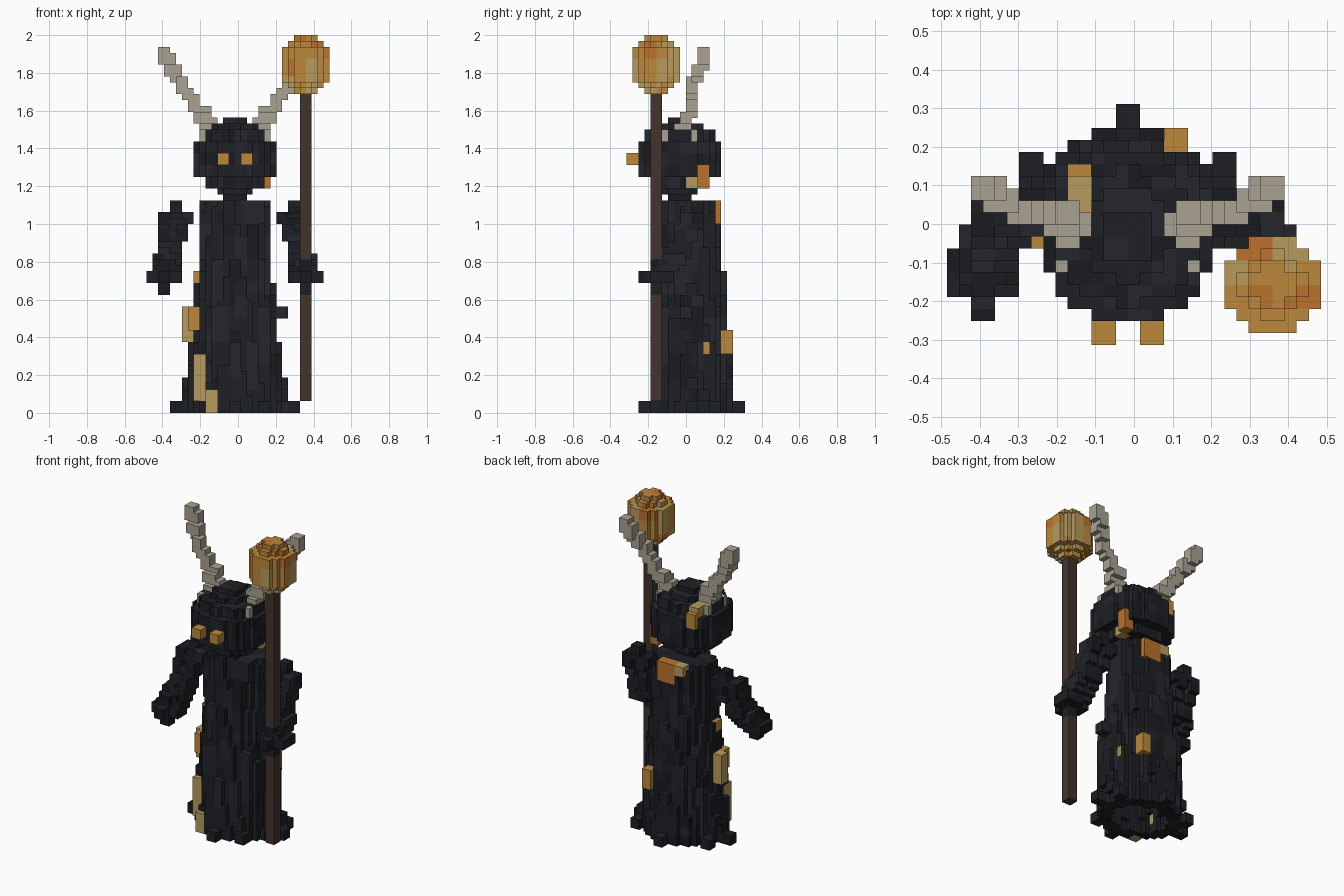
import bpy, math, random

if "Cube" in bpy.data.objects:
    bpy.data.objects.remove(bpy.data.objects["Cube"])

random.seed(4)
V, H = 0.0625, 0.03125            # cube size and half-step grid
ORIGIN = (-0.016, 0.03, 0.0)


def material(name, rgb):
    m = bpy.data.materials.new(name)
    m.diffuse_color = (*rgb, 1)
    m.use_nodes = True
    m.node_tree.nodes["Principled BSDF"].inputs["Base Color"].default_value = m.diffuse_color
    return m


MATS = [material("cloth", (0.013, 0.014, 0.018)),
        material("cloth_blue", (0.017, 0.019, 0.026)),
        material("cloth_dark", (0.010, 0.011, 0.014)),
        material("gold", (0.50, 0.25, 0.045)),
        material("pale_gold", (0.48, 0.33, 0.11)),
        material("orange", (0.50, 0.17, 0.025)),
        material("bone", (0.40, 0.36, 0.29)),
        material("wood", (0.055, 0.034, 0.026))]
GOLD, PALE, ORANGE, BONE, WOOD = 3, 4, 5, 6, 7


def dark():
    return random.choice((0, 0, 1, 2))


def index(p):
    return [round((p[a] - ORIGIN[a]) / H) for a in range(3)]


def box(cells, lo, hi, col):
    """Fill all half-step cells between two corners."""
    a, b = index(lo), index(hi)
    for i in range(a[0], b[0]):
        for j in range(a[1], b[1]):
            for k in range(a[2], b[2]):
                cells[i, j, k] = col


def cube(cells, c, col):
    a = index([x - V / 2 for x in c])
    for i in range(2):
        for j in range(2):
            for k in range(2):
                if a[2] + k >= 0:
                    cells[a[0] + i, a[1] + j, a[2] + k] = col


def layers(cells, cx, cy, table, colour):
    """Stack of elliptical slabs: (z0, z1, rx, ry)."""
    for z0, z1, rx, ry in table:
        for i in range(-16, 28):
            for j in range(-18, 16):
                x, y = ORIGIN[0] + (i + .5) * H - cx, ORIGIN[1] + (j + .5) * H - cy
                if (x / rx) ** 2 + (y / ry) ** 2 <= 1:
                    for k in range(round(z0 / H), round(z1 / H)):
                        cells[i, j, k] = colour(i, j, k)


def build(name, cells):
    """Mesh only the exposed faces of the filled cells."""
    verts, faces, cols = {}, [], []
    for cell, col in cells.items():
        for ax in range(3):
            for s in (0, 1):
                nb = list(cell)
                nb[ax] += 2 * s - 1
                if tuple(nb) in cells:
                    continue
                quad = []
                for u, w in ((0, 0), (1, 0), (1, 1), (0, 1)):
                    q = list(cell)
                    q[ax] += s
                    q[(ax + 1) % 3] += u
                    q[(ax + 2) % 3] += w
                    quad.append(verts.setdefault(tuple(q), len(verts)))
                faces.append(quad if s else quad[::-1])
                cols.append(col)
    me = bpy.data.meshes.new(name)
    me.from_pydata([[ORIGIN[a] + H * q[a] for a in range(3)] for q in verts], [], faces)
    used = sorted(set(cols))
    for c in used:
        me.materials.append(MATS[c])
    for p, c in zip(me.polygons, cols):
        p.material_index = used.index(c)
    bpy.context.collection.objects.link(bpy.data.objects.new(name, me))


def path(cells, pts, colour, steps=5):
    """Place cubes along a polyline."""
    for a, b in zip(pts, pts[1:]):
        for s in range(steps + 1):
            cube(cells, [x + (y - x) * s / steps for x, y in zip(a, b)], colour())


# Robe: hollow stack of ellipses with ragged vertical strips
PROFILE = [(0.0, .255, .22), (.3, .232, .20), (.68, .205, .18),
           (.78, .188, .155), (1.13, .182, .132)]


def radii(z):
    for (z0, a0, b0), (z1, a1, b1) in zip(PROFILE, PROFILE[1:]):
        if z <= z1:
            t = (z - z0) / (z1 - z0)
            return a0 + (a1 - a0) * t, b0 + (b1 - b0) * t
    return PROFILE[-1][1:]


robe = {}
for k in range(36):
    rx, ry = radii(k * H)
    for i in range(-12, 12):
        for j in range(-12, 12):
            x, y = (i + .5) * H, (j + .5) * H
            inner = (x / (rx - .075)) ** 2 + (y / (ry - .075)) ** 2 < 1 and k < 34
            if (x / rx) ** 2 + (y / ry) ** 2 <= 1 and not inner:
                robe[i, j, k] = 0
for n in range(24):
    t = 2 * math.pi * n / 24
    z = V / 2
    while z < 1.1:
        rx, ry = radii(z)
        col, out = dark(), random.choice((-.04, -.032, -.028, -.02))
        for _ in range(random.randint(1, 3)):
            if z < 1.1:
                cube(robe, (ORIGIN[0] + (rx + out) * math.cos(t),
                            ORIGIN[1] + (ry + out) * math.sin(t), z), col)
            z += V
# stray tufts around the hem
for p in ((-.016, .28, .03), (.23, .0, .53), (.23, .03, .16), (-.26, .03, .09), (-.325, .03, .03),
          (.295, .03, .03), (.23, .16, .03), (-.266, .16, .03), (-.016, -.22, .03), (.14, -.16, .03),
          (-.266, .09, .16), (.23, .09, .09), (.24, .03, .03), (-.28, .03, .03)):
    cube(robe, p, dark())
# gold patches
for lo, hi, col in (((-.297, .0, .375), (-.203, .062, .5625), PALE),
                    ((-.266, -.06, .44), (-.203, .0, .5625), GOLD),
                    ((-.235, -.125, .06), (-.172, -.03, .31), PALE),
                    ((-.235, -.03, .69), (-.172, .03, .75), GOLD),
                    ((-.172, -.19, 0), (-.11, -.125, .125), PALE),
                    ((-.047, .125, 1.0), (.077, .187, 1.125), ORANGE),
                    ((-.11, .125, 1.06), (-.047, .187, 1.125), PALE),
                    ((.077, .187, .3125), (.14, .25, .4375), GOLD),
                    ((.155, .09, .3125), (.19, .125, .375), GOLD)):
    box(robe, lo, hi, col)
build("robe", robe)

# Neck
neck = {}
box(neck, (-.078, -.094, 1.09), (.047, .03, 1.22), 2)
build("neck", neck)

# Hooded head
head, shade = {}, {}
layers(head, -.016, -.032, ((1.156, 1.1875, .10, .10), (1.1875, 1.25, .165, .17),
                            (1.25, 1.4375, .223, .223), (1.4375, 1.5, .185, .175),
                            (1.5, 1.531, .115, .12), (1.531, 1.5625, .07, .07)),
       lambda i, j, k: shade.setdefault((i // 2, j // 2, k // 2), dark()))
for lo, hi, col in (((-.172, .03, 1.44), (-.11, .125, 1.5), PALE),
                    ((-.172, .06, 1.375), (-.11, .156, 1.47), GOLD),
                    ((.11, .06, 1.1875), (.17, .125, 1.3125), ORANGE),
                    ((.08, 0, 1.1875), (.14, .06, 1.25), PALE)):
    box(head, lo, hi, col)
build("head", head)

# Mirrored eyes, horns, arms
for side, sx in (("left", -1), ("right", 1)):
    def at(x, y, z):
        return (-.016 + sx * x, y, z)

    eye = {}
    cube(eye, at(.0625, -.28, 1.344), GOLD)
    build(side + "_eye", eye)

    horn = {}
    for x in (.125, .155):
        path(horn, [at(x, -.094, 1.47), at(x, .03, 1.47)], lambda: BONE)
    path(horn, [at(.155, -.03, 1.48), at(.165, .0, 1.56), at(.19, .03, 1.6), at(.25, .03, 1.69),
                at(.31, .05, 1.78), at(.345, .08, 1.85), at(.375, .094, 1.906)], lambda: BONE, 3)
    path(horn, [at(.125, -.03, 1.5), at(.17, .03, 1.59)], lambda: BONE, 3)
    build(side + "_horn", horn)

    arm = {}
    path(arm, [at(.31, .06, 1.09), at(.32, .0, .97), at(.375, -.09, .78), at(.375, -.157, .72)], dark)
    for dy in (-.03, .03):
        path(arm, [at(.26, .03 + dy, 1.03), at(.315, -.03 + dy, .88), at(.335, -.11 + dy, .75)], dark)
        path(arm, [at(.36, .03 + dy, 1.03), at(.385, -.04 + dy, .85), at(.40, -.125 + dy, .75)], dark)
    path(arm, [at(.315, -.06, .78), at(.315, -.157, .72), at(.438, -.157, .72), at(.438, -.094, .72)], dark)
    path(arm, [at(.375, -.22, .72), at(.375, -.1, .72)], dark)      # fist
    path(arm, [at(.375, -.157, .66), at(.375, -.157, .78)], dark)
    build(side + "_arm", arm)

# Staff and glowing orb
staff = {}
box(staff, (.328, -.188, .0625), (.39, -.125, 1.72), WOOD)
build("staff", staff)
orb, tint = {}, {}
layers(orb, .359, -.157, ((1.6875, 1.719, .05, .05), (1.719, 1.75, .085, .085),
                          (1.75, 1.9375, .123, .123), (1.9375, 1.969, .085, .085),
                          (1.969, 2.0, .05, .05)),
       lambda i, j, k: tint.setdefault((i // 2, j // 2, k // 3),
                                       random.choice((GOLD, GOLD, PALE, ORANGE))))
build("staff_orb", orb)
